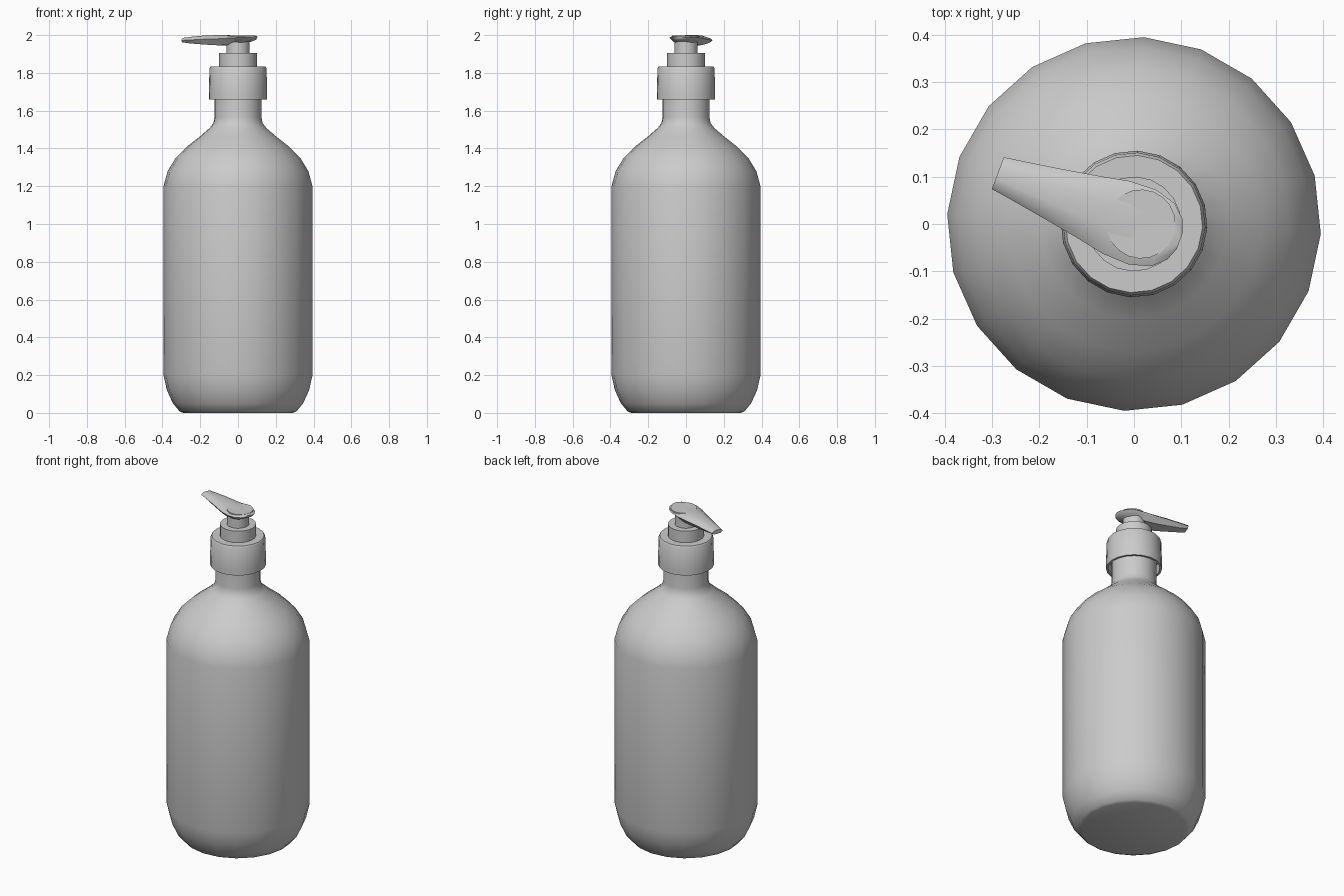
import bpy, bmesh, math
from mathutils import Matrix, Vector

if "Cube" in bpy.data.objects:
    bpy.data.objects.remove(bpy.data.objects["Cube"])

SIDES = 20
PHASE = math.radians(-3)

grey = bpy.data.materials.new("light_grey")
grey.use_nodes = True
colour = (0.6, 0.6, 0.6, 1)
grey.diffuse_color = colour
grey.node_tree.nodes["Principled BSDF"].inputs["Base Color"].default_value = colour


def finish(name, bm, angle=35):
    """Turn a bmesh into a smooth-shaded object with sharp edges kept."""
    bmesh.ops.recalc_face_normals(bm, faces=bm.faces)
    mesh = bpy.data.meshes.new(name)
    bm.to_mesh(mesh)
    bm.free()
    mesh.materials.append(grey)
    obj = bpy.data.objects.new(name, mesh)
    bpy.context.collection.objects.link(obj)
    bpy.ops.object.select_all(action="DESELECT")
    obj.select_set(True)
    bpy.context.view_layer.objects.active = obj
    bpy.ops.object.shade_smooth_by_angle(angle=math.radians(angle))
    return obj


def bridge(bm, a, b):
    for i in range(len(a)):
        j = (i + 1) % len(a)
        bm.faces.new((a[i], a[j], b[j], b[i]))


def lathe(name, profile, sides=SIDES, closed=False):
    """Spin (radius, height) points round z, capping the ends or closing the loop."""
    bm = bmesh.new()
    rings = []
    for r, z in profile:
        angles = [PHASE + math.tau * i / sides for i in range(sides)]
        rings.append([bm.verts.new((r * math.cos(a), r * math.sin(a), z)) for a in angles])
    for a, b in zip(rings, rings[1:]):
        bridge(bm, a, b)
    if closed:
        bridge(bm, rings[-1], rings[0])
    else:
        bm.faces.new(rings[0])
        bm.faces.new(rings[-1])
    return finish(name, bm)


# Bottle with rounded base, sloping shoulder and neck
lathe("bottle", [(0.29, 0), (0.31, 0.008), (0.345, 0.05), (0.377, 0.12), (0.395, 0.2),
                 (0.395, 1.2), (0.373, 1.28), (0.33, 1.35), (0.27, 1.41), (0.2, 1.465),
                 (0.148, 1.51), (0.13, 1.535), (0.125, 1.565), (0.125, 1.75)])

# Screw collar, recessed underneath
lathe("collar", [(0.143, 1.66), (0.155, 1.66), (0.155, 1.69), (0.151, 1.825),
                 (0.145, 1.835), (0.05, 1.835), (0.05, 1.72), (0.143, 1.72)], closed=True)

# Pump base and stem
lathe("pump_base", [(0.1, 1.83), (0.1, 1.905)])
lathe("pump_stem", [(0.062, 1.9), (0.062, 1.975)])

# Pump head: stations of (distance, half width, bottom, edge, top)
stations = [(-0.103, 0.018, 1.984, 1.99, 1.995), (-0.092, 0.046, 1.976, 1.988, 1.997),
            (-0.065, 0.071, 1.967, 1.987, 1.997), (-0.02, 0.084, 1.955, 1.986, 1.997),
            (0.04, 0.082, 1.947, 1.983, 1.999), (0.1, 0.07, 1.946, 1.98, 2.0),
            (0.18, 0.056, 1.95, 1.978, 1.998), (0.26, 0.043, 1.956, 1.974, 1.991),
            (0.307, 0.036, 1.962, 1.972, 1.985)]
bm = bmesh.new()
rings = []
for u, w, low, edge, top in stations:
    section = [(-1, edge), (-0.75, (edge + 2 * top) / 3), (-0.35, top), (0.35, top),
               (0.75, (edge + 2 * top) / 3), (1, edge), (0.6, low), (-0.6, low)]
    rings.append([bm.verts.new((u, w * s, z)) for s, z in section])
for a, b in zip(rings, rings[1:]):
    bridge(bm, a, b)
bm.faces.new(rings[0])
bm.faces.new(rings[-1])
bmesh.ops.rotate(bm, verts=bm.verts, cent=Vector(), matrix=Matrix.Rotation(math.radians(159.5), 3, "Z"))
finish("pump_head", bm, 40)

# Thumb rest disc on top of the head
lathe("thumb_rest", [(0.073, 1.99), (0.073, 1.998), (0.04, 1.9975)]).location.x = 0.015
